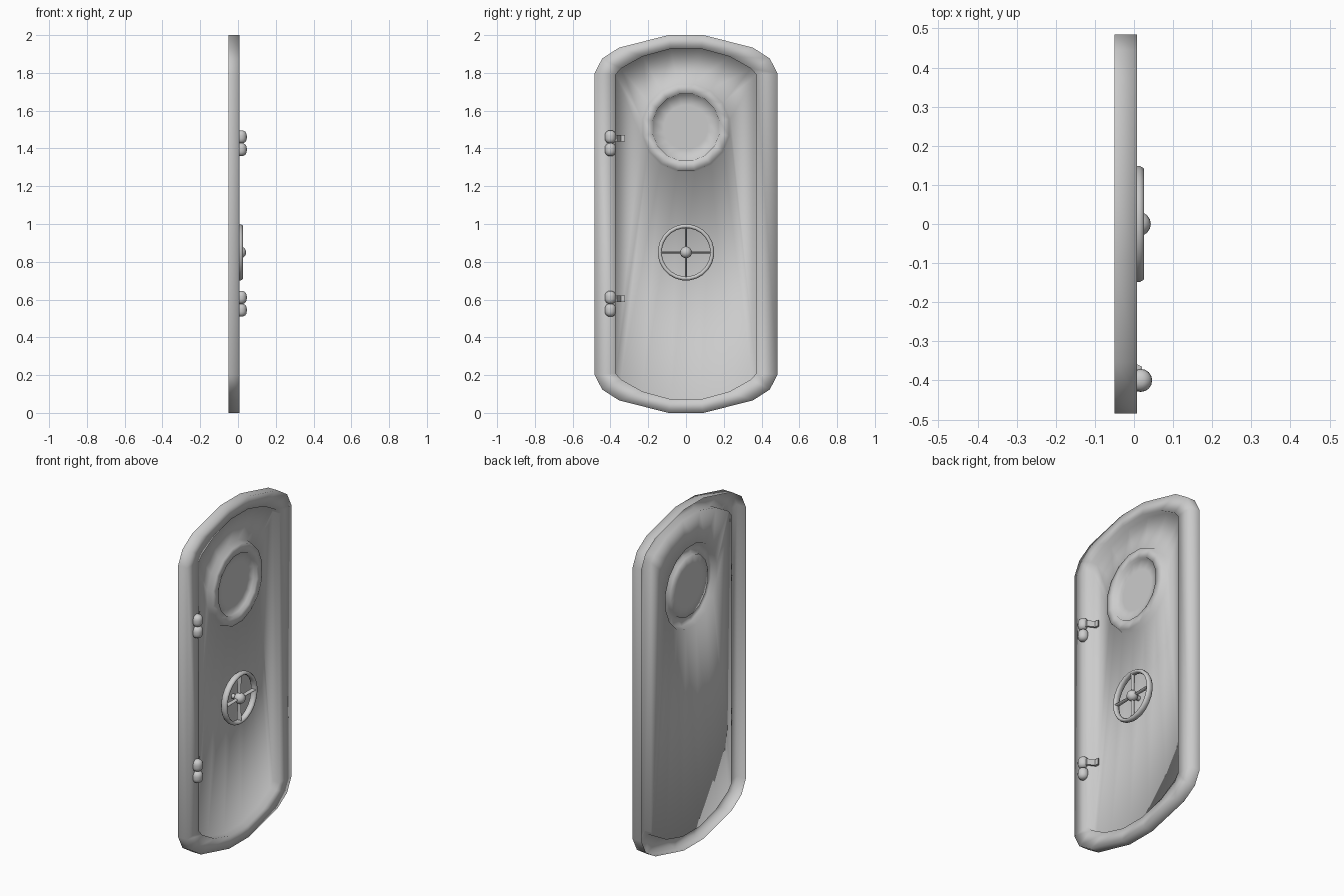
import bpy, bmesh, math
from mathutils import Matrix, Vector

if "Cube" in bpy.data.objects:
    bpy.data.objects.remove(bpy.data.objects["Cube"])


def finish(bm, name, angle=None):
    bmesh.ops.recalc_face_normals(bm, faces=bm.faces)
    me = bpy.data.meshes.new(name)
    bm.to_mesh(me)
    bm.free()
    ob = bpy.data.objects.new(name, me)
    bpy.context.collection.objects.link(ob)
    for p in me.polygons:
        p.use_smooth = True
    if angle:
        bpy.ops.object.select_all(action='DESELECT')
        ob.select_set(True)
        bpy.context.view_layer.objects.active = ob
        bpy.ops.object.shade_smooth_by_angle(angle=math.radians(angle))
    return ob


def loft(bm, rings, cap_start=False, cap_end=False, closed=False):
    vs = [[bm.verts.new(p) for p in r] for r in rings]
    n = len(vs[0])
    pairs = list(zip(vs, vs[1:])) + ([(vs[-1], vs[0])] if closed else [])
    for a, b in pairs:
        for i in range(n):
            j = (i + 1) % n
            bm.faces.new((a[i], a[j], b[j], b[i]))
    if cap_start:
        bm.faces.new(vs[0])
    if cap_end:
        bm.faces.new(vs[-1])


def outline(quarter, x):
    # mirror a quarter outline (y, z) in y and about z = 1
    up = quarter + [(-y, z) for y, z in reversed(quarter)]
    full = up + [(y, 2 - z) for y, z in reversed(up)]
    return [(x, y, z) for y, z in full]


def circle(r, x, z, n=16, offset=0.5):
    return [(x, r * math.cos((i + offset) * math.tau / n),
             z + r * math.sin((i + offset) * math.tau / n)) for i in range(n)]


# Door: one pressed sheet, hollow rim, recessed panel and raised porthole ring
OUTER = [(.484, 1.797), (.444, 1.876), (.354, 1.934), (.092, 2.0)]
INNER = [(.373, 1.79), (.344, 1.823), (.23, 1.887), (.08, 1.928)]
PANEL = -.034
WZ = 1.512
bm = bmesh.new()
loft(bm, [outline(OUTER, -.05), outline(OUTER, .008),
          outline(INNER, .008), outline(INNER, PANEL),
          circle(.242, PANEL, WZ), circle(.232, -.002, WZ),
          circle(.18, -.002, WZ), circle(.177, -.022, WZ),
          circle(.118, -.022, WZ)], cap_end=True)
door = finish(bm, "door")
if sum(p.normal.x * p.area for p in door.data.polygons) < 0:
    door.data.flip_normals()

# Hand wheel rim: torus stretched along x
CZ, CX = .85, .008
bm = bmesh.new()
rings = []
for k in range(8):
    a = (k + .5) * math.tau / 8
    rings.append(circle(.139 + .0115 * math.cos(a), CX + .019 * math.sin(a), CZ, 24))
loft(bm, rings, closed=True)
finish(bm, "wheel_rim")

# Four spokes, deeper at the rim than at the hub
bm = bmesh.new()
for k in range(4):
    rot = Matrix.Translation((0, 0, CZ)) @ Matrix.Rotation(k * math.pi / 2, 4, 'X')
    sec = []
    for r, depth in ((.01, .010), (.135, .015)):
        sec.append([rot @ Vector((CX + depth * math.cos(i * math.tau / 8),
                                  .006 * math.sin(i * math.tau / 8), r)) for i in range(8)])
    loft(bm, sec, True, True)
finish(bm, "wheel_spokes", 40)

# Hub ball and the shaft into the panel
bm = bmesh.new()
bmesh.ops.create_uvsphere(bm, u_segments=16, v_segments=10, radius=.031,
                          matrix=Matrix.Translation((.012, 0, CZ)))
loft(bm, [circle(.014, PANEL, CZ, 12), circle(.014, .012, CZ, 12)])
finish(bm, "wheel_hub", 40)


# Hinges: two stacked rounded knuckles and a bent strap to the panel
def knuckle(bm, z0, h=.068, r=.0295, n=16):
    prof = [(.35, 0), (.75, .1), (.95, .25), (1, .4), (1, .6), (.95, .75), (.75, .9), (.35, 1)]
    loft(bm, [[(.017 + r * f * math.cos(i * math.tau / n),
                -.4 + r * f * math.sin(i * math.tau / n), z0 + h * t) for i in range(n)]
              for f, t in prof], True, True)


def strap(bm, z0, z1, th=.006):
    path = [(.016, -.4), (.014, -.368), (-.026, -.348), (-.027, -.325)]
    loft(bm, [[(x - th, y - th / 2, z0), (x + th, y + th / 2, z0),
               (x + th, y + th / 2, z1), (x - th, y - th / 2, z1)]
              for x, y in path], True, True)


for name, z in (("upper", 1.36), ("lower", .51)):
    bm = bmesh.new()
    knuckle(bm, z)
    knuckle(bm, z + .067)
    finish(bm, name + "_hinge", 60)
    bm = bmesh.new()
    strap(bm, z + .077, z + .112)
    finish(bm, name + "_hinge_strap", 30)
